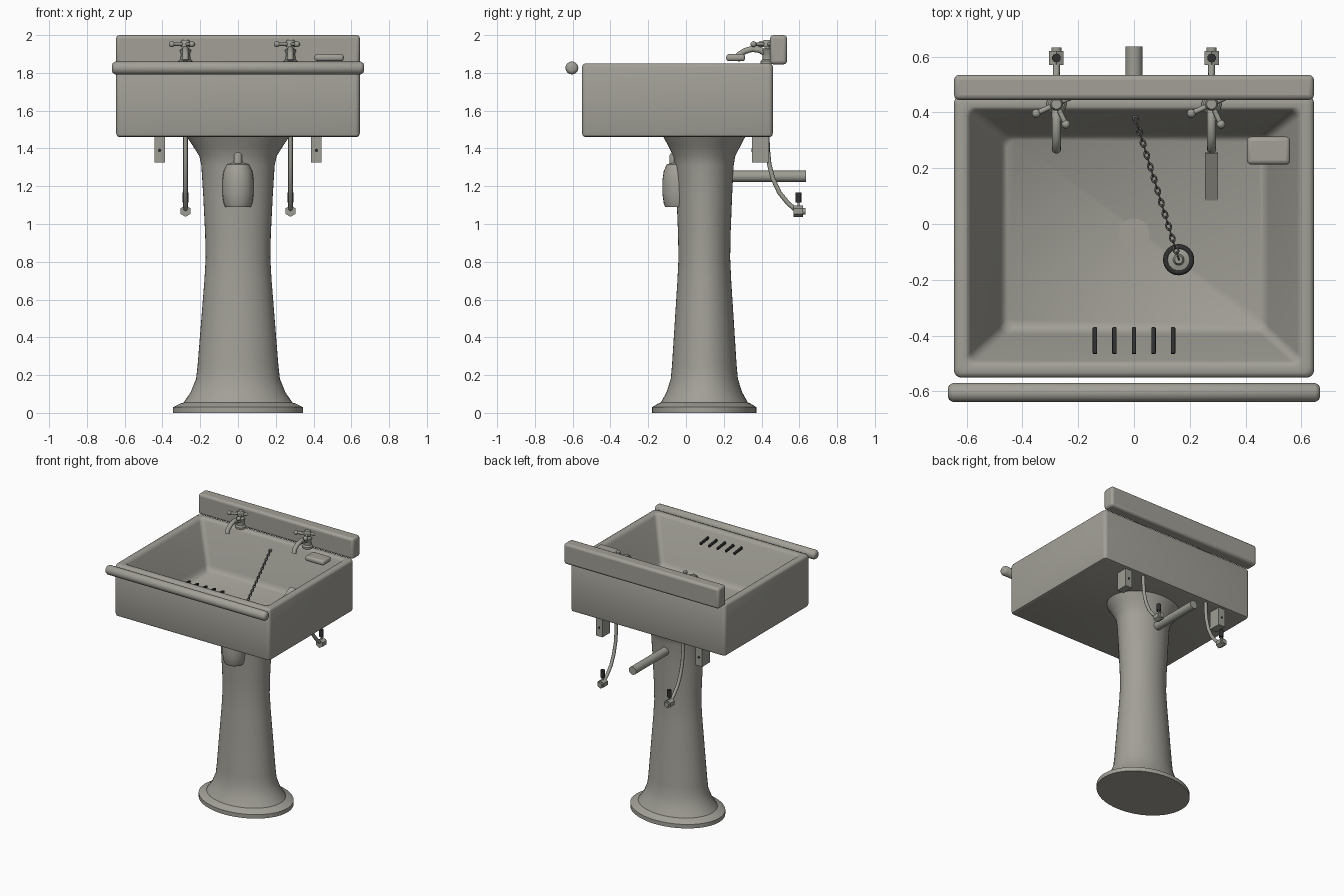
import bpy, bmesh, math
from mathutils import Vector

if "Cube" in bpy.data.objects:
    bpy.data.objects.remove(bpy.data.objects["Cube"])

def mat(name, c):
    m = bpy.data.materials.new(name)
    m.diffuse_color = (*c, 1)
    m.use_nodes = True
    m.node_tree.nodes["Principled BSDF"].inputs["Base Color"].default_value = m.diffuse_color
    return m

PORC = mat("aged porcelain", (0.36, 0.35, 0.31))
METAL = mat("dull metal", (0.34, 0.34, 0.30))
DARK = mat("dark rubber", (0.03, 0.03, 0.03))
CHAIN = mat("chain steel", (0.16, 0.16, 0.15))

def finish(name, bm, m, angle=40, bevel=0, segs=3):
    bmesh.ops.recalc_face_normals(bm, faces=bm.faces[:])
    me = bpy.data.meshes.new(name)
    bm.to_mesh(me)
    bm.free()
    o = bpy.data.objects.new(name, me)
    bpy.context.collection.objects.link(o)
    me.materials.append(m)
    if bevel:
        b = o.modifiers.new("bevel", 'BEVEL')
        b.width, b.segments = bevel, segs
    bpy.ops.object.select_all(action='DESELECT')
    o.select_set(True)
    bpy.context.view_layer.objects.active = o
    bpy.ops.object.shade_smooth_by_angle(angle=math.radians(angle))
    return o

def box(name, lo, hi, m, bevel=0):
    bm = bmesh.new()
    bmesh.ops.create_cube(bm, size=1)
    for v in bm.verts:
        v.co = Vector([lo[i] + (v.co[i] + .5) * (hi[i] - lo[i]) for i in range(3)])
    return finish(name, bm, m, 60 if bevel else 30, bevel)

def loft(name, rings, m, angle=40):
    bm = bmesh.new()
    rs = [[bm.verts.new(p) for p in r] for r in rings]
    for a, b in zip(rs, rs[1:]):
        for i in range(len(a)):
            j = (i + 1) % len(a)
            bm.faces.new((a[i], a[j], b[j], b[i]))
    bm.faces.new(rs[0])
    bm.faces.new(rs[-1])
    return finish(name, bm, m, angle)

def lathe(name, prof, c, m, n=32, sy=1.0, angle=40):
    return loft(name, [[(c[0] + r * math.cos(2 * math.pi * i / n),
                         c[1] + sy * r * math.sin(2 * math.pi * i / n), c[2] + z)
                        for i in range(n)] for r, z in prof], m, angle)

def tube(name, pts, rad, m, n=12):
    """Round bar along points; rad is one radius or one per point."""
    pts = [Vector(p) for p in pts]
    rad = rad if isinstance(rad, (list, tuple)) else [rad] * len(pts)
    rings = []
    for i, p in enumerate(pts):
        t = (pts[min(i + 1, len(pts) - 1)] - pts[max(i - 1, 0)]).normalized()
        u = t.cross(Vector((1, 0, 0)) if abs(t.x) < .7 else Vector((0, 0, 1))).normalized()
        w = t.cross(u)
        rings.append([p + rad[i] * (u * math.cos(2 * math.pi * k / n) + w * math.sin(2 * math.pi * k / n))
                      for k in range(n)])
    return loft(name, rings, m)

def ball(name, c, r, m):
    bm = bmesh.new()
    bmesh.ops.create_uvsphere(bm, u_segments=12, v_segments=8, radius=r)
    bmesh.ops.translate(bm, verts=bm.verts[:], vec=c)
    return finish(name, bm, m, 60)

def torus_rings(bm, c, ax, ay, R, r, stretch=1.0, n=14, k=6):
    """Ring lying in the plane of ax and ay."""
    c, ax, ay = Vector(c), Vector(ax), Vector(ay)
    az = ax.cross(ay)
    g = []
    for i in range(n):
        a = 2 * math.pi * i / n
        row = []
        for j in range(k):
            b = 2 * math.pi * j / k
            d = R + r * math.cos(b)
            row.append(bm.verts.new(c + ax * d * math.cos(a) * stretch + ay * d * math.sin(a) + az * r * math.sin(b)))
        g.append(row)
    for i in range(n):
        for j in range(k):
            i2, j2 = (i + 1) % n, (j + 1) % k
            bm.faces.new((g[i][j], g[i2][j], g[i2][j2], g[i][j2]))

def rrect(x, y0, y1, r, z, n=6):
    out = []
    for q, (sx, cy) in enumerate(((1, y1 - r), (-1, y1 - r), (-1, y0 + r), (1, y0 + r))):
        for i in range(n + 1):
            a = math.pi / 2 * (q + i / n)
            out.append((sx * (x - r) + r * math.cos(a), cy + r * math.sin(a), z))
    return out

# Basin: outer shell, rim, sloped bowl
loft("basin", [rrect(*a) for a in (
    (.627, -.532, .442, .015, 1.46), (.64, -.545, .455, .02, 1.465), (.645, -.55, .46, .025, 1.48),
    (.645, -.55, .46, .025, 1.832), (.64, -.545, .455, .025, 1.845), (.628, -.533, .445, .025, 1.85),
    (.605, -.51, .42, .03, 1.85), (.595, -.50, .412, .03, 1.846), (.586, -.49, .405, .03, 1.83),
    (.482, -.395, .325, .03, 1.56), (.472, -.383, .317, .03, 1.535), (.455, -.365, .30, .03, 1.52))],
    PORC, 50)
box("backsplash", (-.645, .445, 1.845), (.645, .535, 2.0), PORC, .018)
tube("front_roll", [(x, -.604, 1.826) for x in (-.667, -.663, -.65, .65, .663, .667)],
     [.015, .026, .034, .034, .026, .015], PORC, 24)

# Pedestal, oval in plan
lathe("pedestal", [(.345, 0), (.345, .03), (.305, .05), (.288, .055), (.25, .11), (.222, .18), (.214, .25),
                   (.194, .5), (.178, .7), (.171, .82), (.174, .95), (.184, 1.15), (.194, 1.31),
                   (.205, 1.36), (.24, 1.415), (.272, 1.463)], (0, .097, 0), PORC, 48, .8, 30)

# Bottle trap and waste
lathe("bottle_trap", [(.068, 1.09), (.076, 1.11), (.083, 1.16), (.083, 1.23), (.076, 1.28), (.06, 1.315),
                      (.03, 1.325), (.03, 1.36), (.02, 1.385)], (0, -.042, 0), PORC, 24)
tube("trap_neck", [(0, -.065, 1.31), (0, -.065, 1.36), (0, -.05, 1.385), (0, 0, 1.39)], .022, METAL)
tube("waste_pipe", [(0, .2, 1.252), (0, .636, 1.252)], .03, METAL, 20)

# Wall brackets, supply pipes and valves
for side, s in (("left", -1), ("right", 1)):
    x = .415 * s
    box(side + "_bracket", (x - .028, .35, 1.325), (x + .028, .44, 1.47), METAL)
    tube(side + "_bracket_bolt", [(x, .347, 1.39), (x, .443, 1.39)], .009, DARK)
    x = .278 * s
    tube(side + "_supply_pipe", [(x, .43, 1.5), (x, .432, 1.40), (x, .44, 1.32), (x, .46, 1.24), (x, .495, 1.165),
                                 (x, .54, 1.11), (x, .575, 1.08), (x, .595, 1.068)], .012, METAL)
    tube(side + "_valve", [(x, .57, 1.068), (x, .62, 1.068)], .03, METAL, 6)
    tube(side + "_valve_stub", [(x, .6, 1.068), (x, .632, 1.068)], .018, METAL)
    tube(side + "_valve_stem", [(x, .595, 1.08), (x, .595, 1.125)], .006, METAL)
    tube(side + "_valve_handle", [(x, .595, 1.115), (x, .595, 1.168)], .016, DARK, 10)

    # Tap: body, curved spout, cross handle
    y = .43
    lathe(side + "_tap_body", [(.036, 1.848), (.036, 1.862), (.026, 1.872), (.024, 1.905), (.029, 1.912),
                               (.029, 1.922), (.014, 1.93), (.013, 1.955)], (x, y, 0), METAL, 20)
    tube(side + "_tap_spout", [(x, y, 1.90), (x, .39, 1.922), (x, .35, 1.927), (x, .31, 1.915),
                               (x, .28, 1.895), (x, .268, 1.865)], [.017, .017, .016, .016, .016, .017], METAL)
    lathe(side + "_tap_cap", [(.024, 1.938), (.024, 1.965), (.018, 1.975)], (x, y, 0), METAL, 16)
    for i in range(4):
        a = math.radians(-65 + 90 * i)
        d = Vector((math.cos(a), math.sin(a), 0))
        c = Vector((x, y, 1.952))
        tube(f"{side}_tap_arm_{i}", [c, c + d * .08], .0095, METAL, 10)
        ball(f"{side}_tap_knob_{i}", c + d * .08, .016, METAL)

# Soap bar
box("soap", (.405, .213, 1.862), (.56, .313, 1.9), PORC, .015)

# Overflow slots
for i in range(5):
    x = -.14 + .07 * i
    o = box(f"overflow_slot_{i}", (-.008, -.048, -.009), (.008, .048, .009), DARK, .004)
    o.location = (x, -.418, 1.79)
    o.rotation_euler = (-.12, 0, 0)

# Drain disc, drip mark
lathe("drain", [(.055, 1.515), (.055, 1.5225)], (0, -.035, 0), PORC, 32)
o = box("drip_mark", (-.023, -.096, -.003), (.023, .096, .003), PORC)
o.location = (.278, .17, 1.565)
o.rotation_euler = (.49, 0, 0)

# Plug with rubber ring
lathe("plug", [(.036, 1.55), (.042, 1.585), (.02, 1.59), (.014, 1.605)], (.16, -.128, 0), METAL, 24)
bm = bmesh.new()
torus_rings(bm, (.16, -.128, 1.577), (1, 0, 0), (0, 1, 0), .045, .011, 1, 32, 8)
finish("plug_ring", bm, DARK, 60)

# Chain of alternating links
a, b = Vector((.16, -.125, 1.61)), Vector((.003, .385, 1.775))
t = (b - a).normalized()
u = t.cross(Vector((0, 0, 1))).normalized()
w = u.cross(t)
bm = bmesh.new()
N = 24
for i in range(N):
    torus_rings(bm, a.lerp(b, (i + .5) / N), t, u if i % 2 else w, .0085, .0032, 1.6)
finish("chain", bm, CHAIN, 60)
